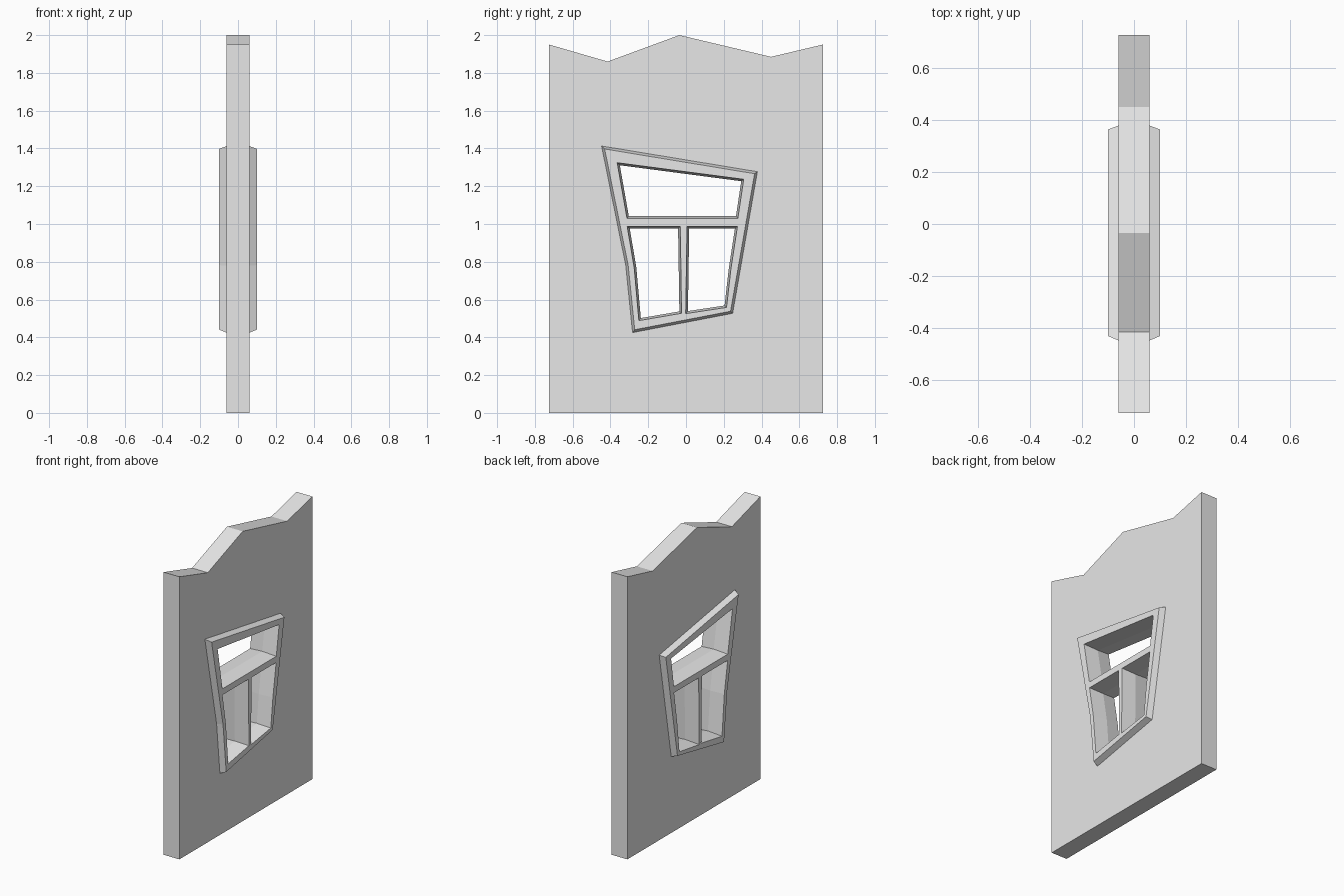
import bpy
import bmesh
from mathutils import Vector

cube = bpy.data.objects.get("Cube")
if cube:
    bpy.data.objects.remove(cube, do_unlink=True)

plaster = bpy.data.materials.new("pale grey")
plaster.use_nodes = True
GREY = (0.8, 0.8, 0.8, 1)
plaster.diffuse_color = GREY
plaster.node_tree.nodes["Principled BSDF"].inputs["Base Color"].default_value = GREY


def inset(points, d):
    """Move every edge of a clockwise outline inwards by d."""
    pts = [Vector(p) for p in points]
    result = []
    for i, p in enumerate(pts):
        a = (p - pts[i - 1]).normalized()
        b = (pts[(i + 1) % len(pts)] - p).normalized()
        na, nb = Vector((a.y, -a.x)), Vector((b.y, -b.x))
        result.append(p + (na + nb) * d / (1 + na.dot(nb)))
    return result


def loft(name, outline, layers):
    """Stack inset copies of a (y, z) outline along x: layers of (x, inset)."""
    bm = bmesh.new()
    rings = [[bm.verts.new((x, p[0], p[1])) for p in inset(outline, d)]
             for x, d in layers]
    bm.faces.new(rings[0])
    bm.faces.new(rings[-1])
    n = len(outline)
    for lower, upper in zip(rings, rings[1:]):
        for i in range(n):
            j = (i + 1) % n
            bm.faces.new((lower[i], lower[j], upper[j], upper[i]))
    bmesh.ops.recalc_face_normals(bm, faces=bm.faces)
    mesh = bpy.data.meshes.new(name)
    bm.to_mesh(mesh)
    bm.free()
    mesh.materials.append(plaster)
    obj = bpy.data.objects.new(name, mesh)
    bpy.context.collection.objects.link(obj)
    return obj


def cut(target, cutter):
    """Subtract the cutter from the target, then discard the cutter."""
    cutter.hide_render = True
    mod = target.modifiers.new("opening", "BOOLEAN")
    mod.operation = "DIFFERENCE"
    mod.solver = "EXACT"
    mod.object = cutter
    bpy.context.view_layer.objects.active = target
    bpy.ops.object.modifier_apply(modifier=mod.name)
    bpy.data.objects.remove(cutter, do_unlink=True)


WALL, FRAME = 0.06, 0.1

# Outlines run clockwise in (y, z)
wall_outline = [(-0.725, 0), (-0.725, 1.95), (-0.415, 1.86), (-0.035, 2),
                (0.45, 1.885), (0.725, 1.95), (0.725, 0)]
frame_outline = [(-0.447, 1.413), (0.378, 1.277), (0.247, 0.527),
                 (-0.283, 0.425), (-0.319, 0.78)]
panes = [
    [(-0.365, 1.325), (0.306, 1.237), (0.275, 1.03), (-0.313, 1.03)],
    [(-0.312, 0.988), (-0.03, 0.988), (-0.023, 0.527), (-0.25, 0.488),
     (-0.275, 0.77)],
    [(0.005, 0.988), (0.273, 0.988), (0.238, 0.76), (0.215, 0.558),
     (-0.002, 0.525)],
]

# Wall slab with a zigzag top, opened where the window sits
wall = loft("wall", wall_outline, [(-WALL, 0), (WALL, 0)])
cut(wall, loft("wall_cutter", frame_outline, [(-0.2, 0.02), (0.2, 0.02)]))

# Crooked window frame, chamfered towards both faces
frame = loft("window_frame", frame_outline,
             [(-FRAME, 0.013), (-WALL, 0), (WALL, 0), (FRAME, 0.013)])

# Pane openings, narrowing slightly towards the middle
for pane in panes:
    cut(frame, loft("pane_cutter", pane,
                    [(-0.12, -0.002), (0, 0.012), (0.12, -0.002)]))
